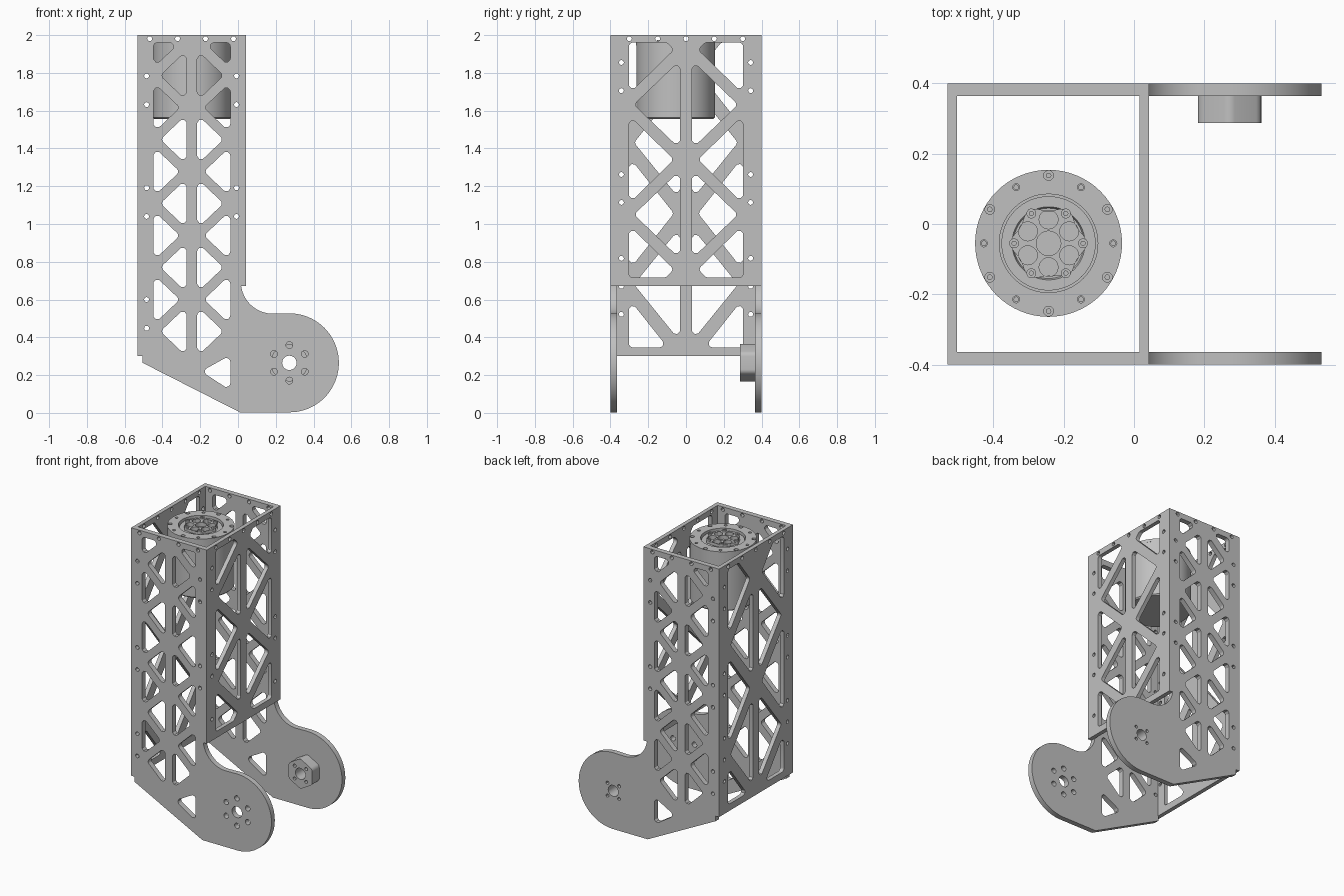
import bpy, bmesh, math
from mathutils import Vector, Matrix

cube = bpy.data.objects.get("Cube")
if cube:
    bpy.data.objects.remove(cube)

grey = bpy.data.materials.new("aluminium grey")
grey.use_nodes = True
COLOUR = (0.53, 0.53, 0.53, 1)
grey.diffuse_color = COLOUR
grey.node_tree.nodes["Principled BSDF"].inputs["Base Color"].default_value = COLOUR

FRONTAL = Matrix.Rotation(math.pi / 2, 4, 'X')
SIDEWAYS = Matrix.Rotation(math.pi / 2, 4, 'Z') @ FRONTAL
FLAT = Matrix.Identity(4)


def circle(x, y, r, n=20):
    return [(x + r * math.cos(i * math.tau / n), y + r * math.sin(i * math.tau / n))
            for i in range(n)]


def polar(r, degrees, cx=0, cy=0):
    a = math.radians(degrees)
    return cx + r * math.cos(a), cy + r * math.sin(a)


def arc(cx, cy, r, start, end, n):
    return [polar(r, start + (end - start) * i / n, cx, cy) for i in range(n + 1)]


def rounded(points, r=0.02, n=4):
    """Replace every corner of a convex outline by a small arc."""
    out = []
    for i, p in enumerate(points):
        p = Vector(p)
        a = (Vector(points[i - 1]) - p).normalized()
        b = (Vector(points[(i + 1) % len(points)]) - p).normalized()
        half = a.angle(b) / 2
        centre = p + (a + b).normalized() * (r / math.sin(half))
        t1 = p + a * (r / math.tan(half)) - centre
        t2 = p + b * (r / math.tan(half)) - centre
        for k in range(n + 1):
            out.append(tuple(centre + t1.lerp(t2, k / n).normalized() * r))
    return out


def clip(points, limit, sign):
    """Keep the part of an outline where sign * height < sign * limit."""
    out = []
    for i, p in enumerate(points):
        q = points[(i + 1) % len(points)]
        p_in, q_in = sign * p[1] < sign * limit, sign * q[1] < sign * limit
        if p_in:
            out.append(p)
        if p_in != q_in:
            t = (limit - p[1]) / (q[1] - p[1])
            out.append((p[0] + t * (q[0] - p[0]), limit))
    return out


def finish(name, mesh):
    bm = bmesh.new()
    bm.from_mesh(mesh)
    bmesh.ops.remove_doubles(bm, verts=bm.verts, dist=1e-5)
    bmesh.ops.recalc_face_normals(bm, faces=bm.faces)
    bm.to_mesh(mesh)
    bm.free()
    mesh.materials.clear()
    mesh.materials.append(grey)
    mesh.shade_smooth()
    mesh.set_sharp_from_angle(angle=math.radians(30))
    obj = bpy.data.objects.new(name, mesh)
    bpy.context.scene.collection.objects.link(obj)


def plate(name, outlines, thickness, location, turn):
    """Extruded flat outline; inner outlines become holes."""
    curve = bpy.data.curves.new(name, 'CURVE')
    curve.dimensions = '2D'
    curve.fill_mode = 'BOTH'
    curve.extrude = thickness / 2
    for outline in outlines:
        spline = curve.splines.new('POLY')
        spline.points.add(len(outline) - 1)
        for point, (x, y) in zip(spline.points, outline):
            point.co = (x, y, 0, 1)
        spline.use_cyclic_u = True
    temp = bpy.data.objects.new(name + " outline", curve)
    bpy.context.scene.collection.objects.link(temp)
    graph = bpy.context.evaluated_depsgraph_get()
    mesh = bpy.data.meshes.new_from_object(temp.evaluated_get(graph))
    bpy.data.objects.remove(temp)
    bpy.data.curves.remove(curve)
    mesh.transform(Matrix.Translation(location) @ turn)
    finish(name, mesh)


def lathe(name, profile, location, n=64):
    bm = bmesh.new()
    verts = [bm.verts.new((r, 0, z)) for r, z in profile]
    edges = [bm.edges.new(pair) for pair in zip(verts, verts[1:])]
    bmesh.ops.spin(bm, geom=verts + edges, axis=(0, 0, 1), cent=(0, 0, 0),
                   angle=math.tau, steps=n, use_duplicate=False)
    mesh = bpy.data.meshes.new(name)
    bm.to_mesh(mesh)
    bm.free()
    mesh.transform(Matrix.Translation(location))
    finish(name, mesh)


def truss(mid, rib, rim, inner_tip, outer_tip, half, inner, outer, low, high):
    """Two mirrored columns of triangular windows either side of a centre rib."""
    windows = []
    rows = [(rib, inner_tip, z) for z in inner] + [(rim, outer_tip, z) for z in outer]
    for base, tip, z in rows:
        for s in (-1, 1):
            tri = [(mid + s * base, z - half), (mid + s * base, z + half), (mid + s * tip, z)]
            windows.append(rounded(clip(clip(tri, high, 1), low, -1)))
    return windows


# Front and back arm plates
PIVOT = (0.272, 0.265)
MID = -0.244
arm = [(-0.505, 2), (-0.505, 0.265), (0.01, 0.003)]
arm += arc(*PIVOT, 0.262, -90, 90, 40)
arm += arc(0.185, 0.695, 0.17, 270, 186, 14)
arm.append((0.016, 2))
step = 0.3386
arm_windows = truss(MID, 0.028, 0.203, 0.167, 0.064, 0.132,
                    [1.786 - step * i for i in range(5)],
                    [1.616 - step * i for i in range(4)], 0.1, 1.96)
for s in (-1, 1):
    arm_windows.append(rounded([(MID + s * 0.203, 1.96), (MID + s * 0.066, 1.96),
                                (MID + s * 0.203, 1.83)]))
arm_windows.append(rounded([(-0.195, 0.22), (-0.041, 0.305), (-0.041, 0.12)]))
screws = [circle(-0.468 + 0.148 * i, 1.981, 0.013, 12) for i in range(4)]
for i, z in enumerate((1.784, 1.632, 1.192, 1.04, 0.6, 0.448)):
    screws.append(circle(-0.484, z, 0.013, 12))
    if i < 4:
        screws.append(circle(-0.008, z, 0.013, 12))
pivot_hole = circle(*PIVOT, 0.038, 28)
ring = [circle(*polar(0.094, 30 + 60 * i, *PIVOT), 0.018, 16) for i in range(6)]
hub_holes = [circle(*polar(0.062, 45 + 90 * i, *PIVOT), 0.011, 12) for i in range(4)]
common = [arm, pivot_hole] + arm_windows + screws
plate("front_arm_plate", common + ring, 0.036, (0, -0.382, 0), FRONTAL)
plate("back_arm_plate", common + hub_holes, 0.036, (0, 0.382, 0), FRONTAL)

# Hexagonal hub inside the back arm
hexagon = rounded([polar(0.104, 30 + 60 * i, *PIVOT) for i in range(6)], 0.03)
plate("pivot_hub", [hexagon, pivot_hole] + hub_holes, 0.078, (0, 0.326, 0), FRONTAL)


# Side panels
def side_panel(name, x, bottom, windows, heights):
    outline = [(-0.4, bottom), (0.4, bottom), (0.4, 2), (-0.4, 2)]
    holes = [circle(-0.3 + 0.15 * i, 1.981, 0.013, 12) for i in range(5)]
    for z in heights:
        holes += [circle(s * 0.342, z, 0.013, 12) for s in (-1, 1)]
    plate(name, [outline] + windows + holes, 0.028, (x, 0, 0), SIDEWAYS)


rows = [1.855, 1.706, 1.262, 1.114, 0.818, 0.67, 0.522]
side_panel("left_side_panel", 0.029, 0.672,
           truss(0, 0.032, 0.302, 0.275, 0.064, 0.233, [1.632, 1.05],
                 [1.923, 1.341, 0.76], 0.717, 1.96), rows[:5])
side_panel("right_side_panel", -0.517, 0.3,
           truss(0, 0.032, 0.302, 0.275, 0.064, 0.3, [1.431, 0.68],
                 [1.807, 1.056, 0.304], 0.347, 1.96), rows)

# Motor body with a stepped, grooved top
MOTOR = (-0.243, -0.055, 0)
lathe("motor_body", [(0, 1.556), (0.2, 1.556), (0.208, 1.564), (0.208, 1.945), (0.14, 1.945),
                     (0.14, 1.93), (0.134, 1.93), (0.134, 1.95), (0.104, 1.95),
                     (0.1, 1.938), (0, 1.938)], MOTOR)

# Motor mounting rim with screws
big = [polar(0.193, 30 + 60 * i) for i in range(6)]
small = [polar(0.184, 60 * i) for i in range(6)]
rim_holes = [circle(x, y, 0.014, 14) for x, y in big] + [circle(x, y, 0.01, 14) for x, y in small]
plate("motor_rim", [circle(0, 0, 0.209, 64), circle(0, 0, 0.14, 64)] + rim_holes, 0.02,
      (MOTOR[0], MOTOR[1], 1.955), FLAT)
for x, y in big + small:
    lathe("rim_screw", [(0, 1.955), (0.008, 1.955), (0.008, 1.94)],
          (MOTOR[0] + x, MOTOR[1] + y, 0), 10)

# Scalloped output flange with pockets and bolts
scallop = [polar(0.1 + 0.008 * math.cos(math.radians(3 * 6 * i)), 3 * i) for i in range(120)]
pockets = [circle(*polar(0.068, 30 + 60 * i), 0.027, 20) for i in range(6)]
plate("output_flange", [scallop, circle(0, 0, 0.035, 24)] + pockets, 0.03,
      (MOTOR[0], MOTOR[1], 1.95), FLAT)
for i in range(6):
    x, y = polar(0.098, 60 * i, MOTOR[0], MOTOR[1])
    lathe("output_bolt", [(0, 1.965), (0.006, 1.965), (0.006, 1.974), (0.014, 1.974),
                          (0.014, 1.94)], (x, y, 0), 14)
